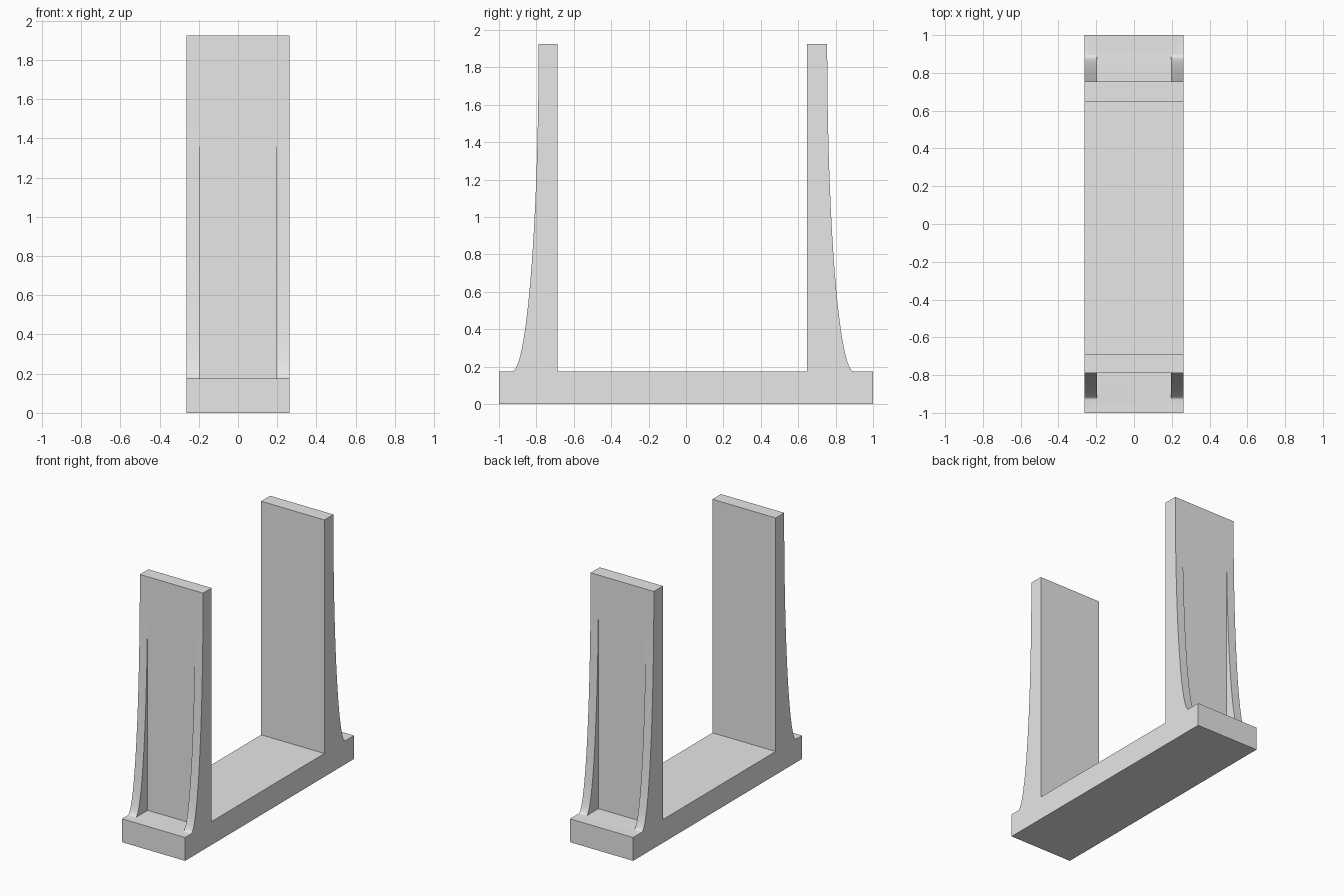
import bpy, bmesh, math

HALF_W = 0.262      # half width of the bracket
RIB_IN = 0.197      # inner face of the side ribs
BASE, TOP = 0.175, 1.925
FLARE = 0.142       # how far the ribs flare out at the foot
FRONT_OUT, FRONT_IN = -0.788, -0.687
BACK_IN, BACK_OUT = 0.648, 0.755

cube = bpy.data.objects.get("Cube")
if cube:
    bpy.data.objects.remove(cube, do_unlink=True)

grey = bpy.data.materials.new("plain_grey")
grey.use_nodes = True
GREY = (0.8, 0.8, 0.8, 1)
grey.diffuse_color = GREY
grey.node_tree.nodes["Principled BSDF"].inputs["Base Color"].default_value = GREY


def extrude_profile(name, points, half):
    """Extrude a closed (y, z) outline along x."""
    bm = bmesh.new()
    face = bm.faces.new([bm.verts.new((-half, y, z)) for y, z in points])
    ext = bmesh.ops.extrude_face_region(bm, geom=[face])
    verts = [g for g in ext["geom"] if isinstance(g, bmesh.types.BMVert)]
    bmesh.ops.translate(bm, verts=verts, vec=(2 * half, 0, 0))
    bmesh.ops.recalc_face_normals(bm, faces=bm.faces)
    mesh = bpy.data.meshes.new(name)
    bm.to_mesh(mesh)
    bm.free()
    obj = bpy.data.objects.new(name, mesh)
    bpy.context.collection.objects.link(obj)
    mesh.materials.append(grey)
    return obj


def flare(wall, side, steps=48):
    """Quarter-ellipse edge from the foot up to the top of a wall."""
    pts = []
    for i in range(steps + 1):
        a = math.pi / 2 * i / steps
        pts.append((wall + side * FLARE * (1 - math.sin(a)),
                    TOP - (TOP - BASE) * math.cos(a)))
    return pts


# U-shaped bracket with flared outer edges
outline = [(-1, 0), (-1, BASE)] + flare(FRONT_OUT, -1)
outline += [(FRONT_IN, TOP), (FRONT_IN, BASE), (BACK_IN, BASE), (BACK_IN, TOP)]
outline += flare(BACK_OUT, 1)[::-1] + [(1, BASE), (1, 0)]
bracket = extrude_profile("bracket", outline, HALF_W)

# Recess between the ribs on each outer wall
for name, wall, side in (("front_recess", FRONT_OUT, -1), ("back_recess", BACK_OUT, 1)):
    far = wall + side * 0.18
    cutter = extrude_profile(name, [(wall, BASE), (far, BASE), (far, TOP + 0.1), (wall, TOP + 0.1)], RIB_IN)
    cutter.hide_render = True
    cutter.hide_set(True)
    mod = bracket.modifiers.new(name, 'BOOLEAN')
    mod.operation = 'DIFFERENCE'
    mod.solver = 'EXACT'
    mod.object = cutter

# Bake the cuts, then remove the cutters
bpy.context.view_layer.update()
result = bpy.data.meshes.new_from_object(bracket.evaluated_get(bpy.context.evaluated_depsgraph_get()))
cutters = [m.object for m in bracket.modifiers]
bracket.modifiers.clear()
bracket.data = result
for c in cutters:
    bpy.data.objects.remove(c, do_unlink=True)

bpy.ops.object.select_all(action='DESELECT')
bracket.select_set(True)
bpy.context.view_layer.objects.active = bracket
bpy.ops.object.shade_smooth_by_angle(angle=math.radians(30))
